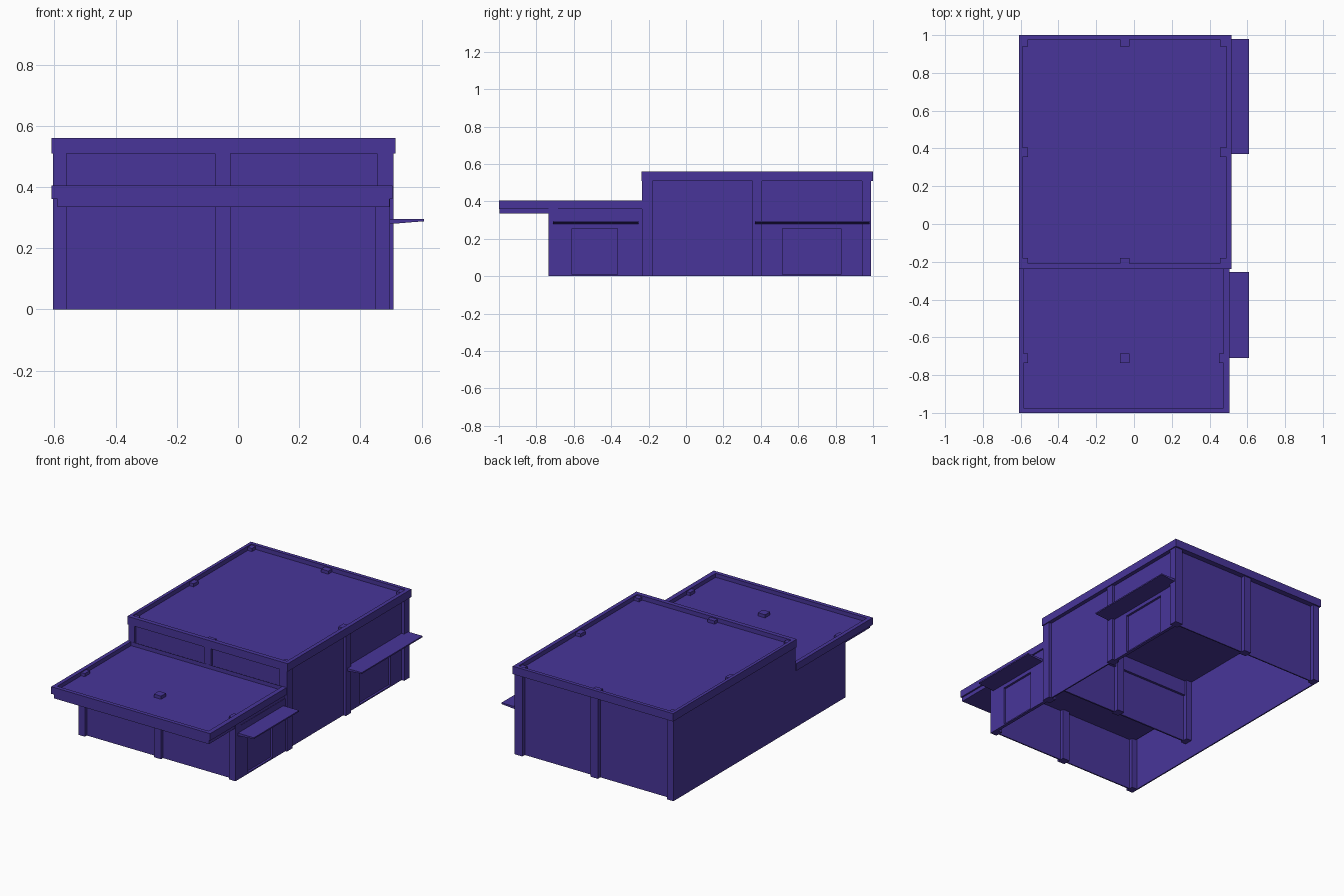
import bpy
import bmesh

cube = bpy.data.objects.get("Cube")
if cube:
    bpy.data.objects.remove(cube, do_unlink=True)

COLOUR = (0.065, 0.036, 0.32, 1)
purple = bpy.data.materials.new("deep_purple")
purple.use_nodes = True
purple.diffuse_color = COLOUR
purple.node_tree.nodes["Principled BSDF"].inputs["Base Color"].default_value = COLOUR


def prism(name, axis, profile, start, end):
    """Extrude a closed 2D profile along one axis."""
    bm = bmesh.new()
    verts = []
    for p, q in profile:
        co = [p, q]
        co.insert(axis, start)
        verts.append(bm.verts.new(co))
    face = bm.faces.new(verts)
    grown = bmesh.ops.extrude_face_region(bm, geom=[face])
    move = [0, 0, 0]
    move[axis] = end - start
    bmesh.ops.translate(bm, vec=move, verts=[v for v in grown["geom"] if isinstance(v, bmesh.types.BMVert)])
    bmesh.ops.recalc_face_normals(bm, faces=bm.faces)
    mesh = bpy.data.meshes.new(name)
    bm.to_mesh(mesh)
    bm.free()
    mesh.materials.append(purple)
    obj = bpy.data.objects.new(name, mesh)
    bpy.context.collection.objects.link(obj)
    return obj


def box(name, x, y, z):
    return prism(name, 2, [(x[0], y[0]), (x[1], y[0]), (x[1], y[1]), (x[0], y[1])], *z)


def cut(obj, cutter):
    mod = obj.modifiers.new("cut", "BOOLEAN")
    mod.operation = "DIFFERENCE"
    mod.solver = "EXACT"
    mod.object = cutter
    cutter.hide_render = True
    cutter.hide_viewport = True


def roof_tray(name, x, y, z, inner_x, inner_y, floor):
    """Flat roof sunk inside a raised rim."""
    tray = box(name, x, y, z)
    cut(tray, box(name + "_cutter", inner_x, inner_y, (floor, z[1] + 0.1)))


LEFT, MID, RIGHT = (-0.605, -0.56), (-0.075, -0.025), (0.455, 0.508)
FRONT, STEP, BAY, BACK = (-0.735, -0.685), (-0.235, -0.18), (0.355, 0.405), (0.94, 0.99)
TALL, LOW = 0.51, 0.335

# Roofs with rims
roof_tray("tall_roof", (-0.61, 0.515), (-0.238, 1.0), (TALL, 0.56),
          (-0.59, 0.49), (-0.21, 0.977), 0.533)
roof_tray("low_roof", (-0.61, 0.505), (-1.0, -0.235), (0.36, 0.405),
          (-0.585, 0.475), (-0.975, -0.236), 0.38)
box("low_roof_soffit", (-0.59, 0.495), (-0.998, -0.235), (LOW, 0.36))

# Columns rising a little above the roof surface
for x in (LEFT, MID, RIGHT):
    box("back_column", x, BACK, (0, 0.553))
    box("step_column", x, STEP, (0 if x == RIGHT else 0.11, 0.553))
for x in (LEFT, MID, (0.45, 0.497)):
    box("front_column", x, FRONT, (0, 0.4))
box("bay_column", RIGHT, BAY, (0, 0.553))
box("bay_column_stub", LEFT, BAY, (TALL, 0.553))

# Plain side wall, stepped with the two roof heights
prism("plain_side_wall", 0,
      [(-0.735, 0), (0.99, 0), (0.99, TALL), (-0.235, TALL), (-0.235, 0.36), (-0.735, 0.36)],
      -0.605, -0.597)

# Recessed panels between the columns
for x in ((LEFT[1], MID[0]), (MID[1], RIGHT[0])):
    box("back_panel", x, (0.957, 0.965), (0, TALL))
    box("front_panel", x, (-0.715, -0.707), (0, LOW))
    box("step_panel_upper", x, (-0.22, -0.195), (0.415, TALL))
    box("step_panel_lower", x, (-0.22, -0.21), (0.11, 0.415))
box("side_panel", (0.482, 0.49), (STEP[1], BAY[0]), (0, TALL))

# Door walls with shallow recessed doors
for name, x, y, top, door in (
        ("tall_door_wall", 0.49, (BAY[1], BACK[0]), TALL, (0.515, 0.83)),
        ("low_door_wall", 0.497, (FRONT[1], STEP[0]), LOW, (-0.61, -0.365))):
    wall = box(name, (x - 0.02, x), y, (0, top))
    cut(wall, box(name + "_cutter", (x - 0.014, x + 0.05), door, (0.008, 0.255)))

# Wedge awnings over the doors
for name, y in (("tall_awning", (0.37, 0.98)), ("low_awning", (-0.71, -0.255))):
    prism(name, 1, [(0.485, 0.278), (0.608, 0.288), (0.608, 0.296), (0.485, 0.296)], *y)
